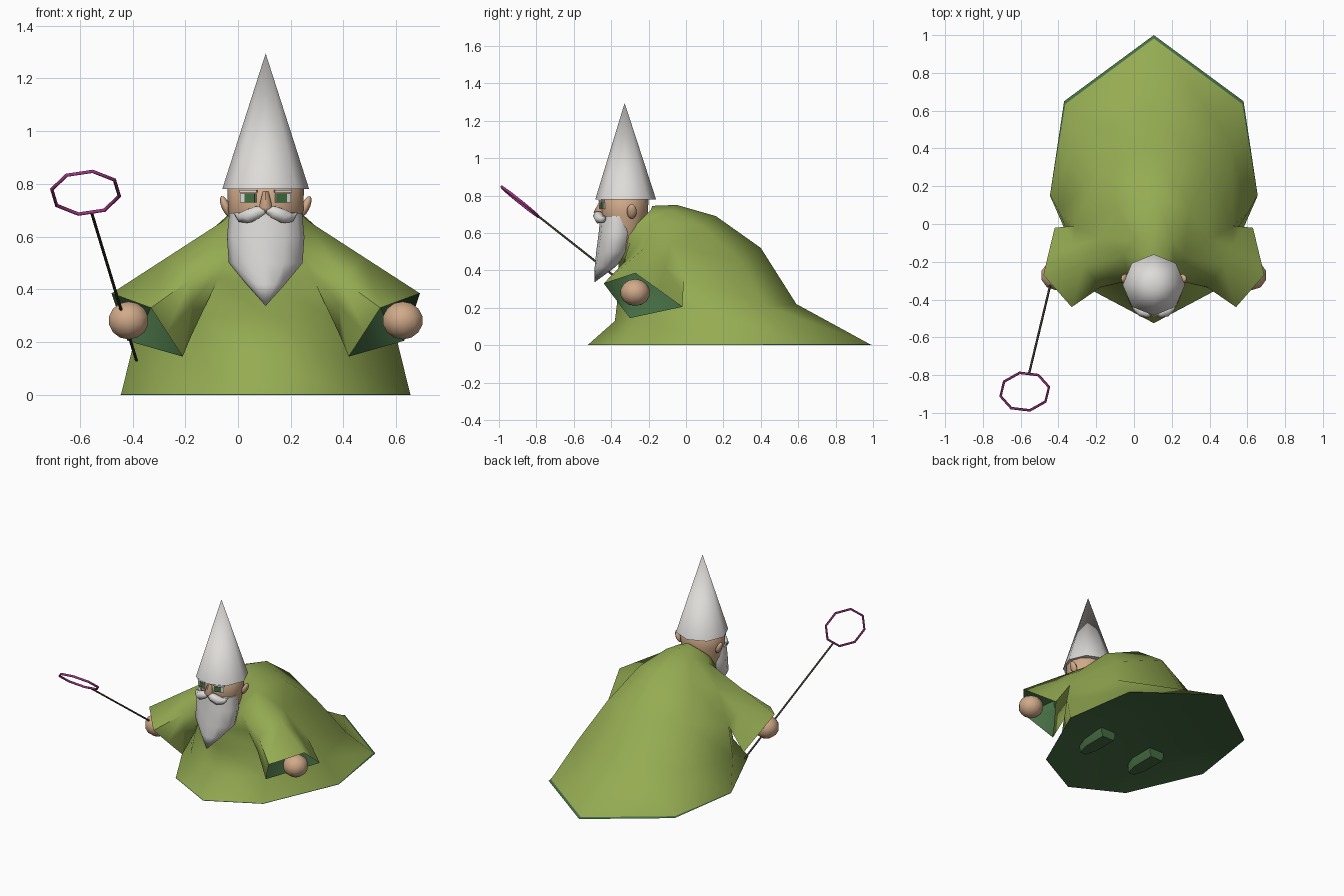
import bpy, bmesh, math
from mathutils import Vector

if "Cube" in bpy.data.objects:
    bpy.data.objects.remove(bpy.data.objects["Cube"], do_unlink=True)

MID = Vector((0.105, 0, 0))  # the body's own symmetry plane


def material(name, rgb):
    m = bpy.data.materials.new(name)
    m.use_nodes = True
    m.diffuse_color = (*rgb, 1)
    m.node_tree.nodes["Principled BSDF"].inputs["Base Color"].default_value = (*rgb, 1)
    return m


GREEN = material("robe green", (0.30, 0.41, 0.085))
LINING = material("dark green lining", (0.06, 0.15, 0.055))
GREY = material("pale grey", (0.73, 0.71, 0.69))
SKIN = material("skin", (0.63, 0.40, 0.25))
WOOD = material("dark wood", (0.045, 0.038, 0.025))
PLUM = material("plum", (0.33, 0.037, 0.21))
IRIS = material("eye green", (0.05, 0.16, 0.05))


def finish(ob, angle):
    bpy.ops.object.select_all(action="DESELECT")
    ob.select_set(True)
    bpy.context.view_layer.objects.active = ob
    bpy.ops.object.shade_smooth_by_angle(angle=math.radians(angle))


def from_bmesh(name, bm, mats, angle=50, origin=MID):
    bmesh.ops.recalc_face_normals(bm, faces=bm.faces)
    mesh = bpy.data.meshes.new(name)
    bm.to_mesh(mesh)
    bm.free()
    for m in mats:
        mesh.materials.append(m)
    ob = bpy.data.objects.new(name, mesh)
    ob.location = origin
    bpy.context.collection.objects.link(ob)
    finish(ob, angle)
    return ob


def skin_rings(bm, rows):
    faces = []
    for a, b in zip(rows, rows[1:]):
        for i in range(len(a)):
            j = (i + 1) % len(a)
            faces.append(bm.faces.new((a[i], a[j], b[j], b[i])))
    return faces


def loft(name, rings, mat, tip=None, angle=50):
    """Skin a stack of equal rings, closed by caps or drawn to a pointed tip."""
    bm = bmesh.new()
    rows = [[bm.verts.new(p) for p in ring] for ring in rings]
    skin_rings(bm, rows)
    bm.faces.new(rows[0])
    if tip:
        end = bm.verts.new(tip)
        for i, v in enumerate(rows[-1]):
            bm.faces.new((rows[-1][i - 1], v, end))
    else:
        bm.faces.new(rows[-1])
    from_bmesh(name, bm, [mat], angle)


def oval(z, half_width, front, back, n=12):
    cy, ry = (front + back) / 2, (back - front) / 2
    return [(half_width * math.sin(2 * math.pi * i / n),
             cy - ry * math.cos(2 * math.pi * i / n), z) for i in range(n)]


def ball(name, centre, size, mat, tilt=0, n=10):
    bm = bmesh.new()
    bmesh.ops.create_uvsphere(bm, u_segments=n, v_segments=7, radius=1)
    bmesh.ops.scale(bm, vec=size, verts=bm.verts)
    ob = from_bmesh(name, bm, [mat], 80, MID + Vector(centre))
    ob.rotation_euler.y = tilt


def plate(name, x, y, z, w, h, mat, turn):
    bm = bmesh.new()
    bmesh.ops.create_cube(bm, size=1)
    bmesh.ops.scale(bm, vec=(w, 0.008, h), verts=bm.verts)
    ob = from_bmesh(name, bm, [mat], 30, MID + Vector((x, y, z)))
    ob.rotation_euler.z = turn


def tube(name, points, radii, mat, cyclic=False, origin=MID):
    cu = bpy.data.curves.new(name, "CURVE")
    cu.dimensions = "3D"
    cu.bevel_depth, cu.bevel_resolution, cu.use_fill_caps = 1, 1, True
    sp = cu.splines.new("POLY")
    sp.points.add(len(points) - 1)
    for p, co, r in zip(sp.points, points, radii):
        p.co, p.radius = (*co, 1), r
    sp.use_cyclic_u = cyclic
    cu.materials.append(mat)
    ob = bpy.data.objects.new(name, cu)
    ob.location = origin
    bpy.context.collection.objects.link(ob)
    bpy.ops.object.select_all(action="DESELECT")
    ob.select_set(True)
    bpy.context.view_layer.objects.active = ob
    bpy.ops.object.convert(target="MESH")
    finish(bpy.context.object, 60)


# Robe: half rings run from back to front (hem first) and are mirrored
half_rings = [
    [(0, 1.0, 0), (.475, .65, 0), (.55, .15, 0), (.33, -.35, 0), (0, -.525, 0)],
    [(0, .982, .006), (.468, .636, .006), (.548, .15, .004), (.329, -.349, .004), (0, -.522, .004)],
    [(0, .59, .22), (.41, .43, .21), (.5, .06, .2), (.28, -.26, .14), (0, -.38, .13)],
    [(0, .40, .52), (.29, .29, .45), (.42, -.01, .36), (.25, -.25, .3), (0, -.36, .3)],
    [(0, .16, .69), (.19, .08, .64), (.29, -.08, .54), (.18, -.3, .44), (0, -.36, .42)],
    [(0, -.05, .75), (.1, -.08, .72), (.16, -.17, .66), (.13, -.3, .55), (0, -.36, .48)],
    [(0, -.18, .745), (.07, -.19, .72), (.11, -.24, .67), (.1, -.31, .6), (0, -.36, .54)],
]
bm = bmesh.new()
rows = [[bm.verts.new(p) for p in h + [(-x, y, z) for x, y, z in h[3:0:-1]]]
        for h in half_rings]
skin_rings(bm, rows)

# Sleeves grow out of openings left in the robe's sides, with a lined cuff
rear, top, front, low = [Vector(p) for p in (
    (.525, -.02, .205), (.585, -.27, .385), (.435, -.44, .33), (.315, -.3, .145))]
cuff = [rear, (rear + top) / 2, top, front, (front + low) / 2, low]
dark = []
for s, side, fore in ((1, 2, 3), (-1, 6, 5)):
    root = [rows[k][side] for k in (3, 4, 5)] + [rows[k][fore] for k in (5, 4, 3)]
    bmesh.ops.delete(bm, geom=[f for f in bm.faces if set(f.verts) <= set(root)],
                     context="FACES_ONLY")
    end = [Vector((s * p.x, p.y, p.z)) for p in cuff]
    half = [(v.co + p) / 2 for v, p in zip(root, end)]
    half[3].y += .035
    core = sum(half, Vector()) / 6
    pocket = [core + (p - core) * .8 for p in half]
    half, end, pocket = [[bm.verts.new(p) for p in r] for r in (half, end, pocket)]
    skin_rings(bm, [root, half, end])
    dark += skin_rings(bm, [end, pocket]) + [bm.faces.new(pocket)]

# Shallow underside and dark hem
under = [bm.verts.new((v.co.x * .55, .18 + (v.co.y - .18) * .55, .06)) for v in rows[0]]
dark += skin_rings(bm, [rows[0], under]) + [bm.faces.new(under)]
dark += [f for f in bm.faces if f.calc_center_median().z < .005]
for f in dark:
    f.material_index = 1
from_bmesh("robe", bm, [GREEN, LINING], 75)

for side, s in (("left", 1), ("right", -1)):
    # Hands, ears and feet
    ball(side + "_hand", (s * .52, -.272, .282), (.08, .08, .072), SKIN)
    ball(side + "_ear", (s * .152, -.29, .715), (.016, .026, .042), SKIN, s * .4, 8)
    foot = [[(s * .2 + w * sx, y, z) for sx, y in
             ((-1, .11), (1, .11), (1, -.06), (.5, -.14), (-.5, -.14), (-1, -.06))]
            for z, w in ((0, .045), (.03, .055), (.07, .055))]
    loft(side + "_foot", foot, LINING, angle=30)

    # Eyes, brows and half of the moustache
    plate(side + "_eye_white", s * .066, -.447, .746, .062, .034, GREY, s * .35)
    plate(side + "_iris", s * .06, -.452, .747, .042, .034, IRIS, s * .35)
    plate(side + "_brow", s * .066, -.451, .772, .07, .01, GREY, s * .35)
    tube(side + "_moustache",
         [(0, -.468, .702), (s * .03, -.47, .693), (s * .065, -.462, .678),
          (s * .095, -.444, .674), (s * .12, -.428, .69)],
         [.012, .027, .03, .02, .002], GREY)

# Head, nose, beard and pointed hat
loft("head", [oval(.5, .09, -.40, -.24), oval(.6, .12, -.435, -.22),
              oval(.7, .143, -.455, -.205), oval(.78, .145, -.455, -.2),
              oval(.82, .11, -.42, -.23)], SKIN)
loft("nose", [oval(.772, .012, -.462, -.43, 6), oval(.71, .03, -.494, -.43, 6),
              oval(.692, .02, -.48, -.43, 6)], SKIN, angle=60)
loft("beard", [oval(.69, .138, -.458, -.28), oval(.6, .147, -.467, -.27),
               oval(.5, .14, -.48, -.3), oval(.42, .074, -.488, -.375)],
     GREY, tip=(0, -.488, .337))
loft("hat", [oval(.78, .165, -.485, -.16, 8)], GREY, tip=(0, -.328, 1.295), angle=60)

# Wand with an eight-sided hoop lying along its line
grip, tip = Vector((-.385, -.08, .13)), Vector((-.555, -.79, .69))
along = (tip - grip).normalized()
across = Vector((1, -.12, .15)).normalized()
tube("wand", [grip, tip], [.006, .006], WOOD, origin=(0, 0, 0))
centre = tip + along * .126
hoop = [centre + .131 * (along * math.cos(a) + across * math.sin(a))
        for a in ((i + .5) * math.pi / 4 for i in range(8))]
tube("wand_hoop", hoop, [.007] * 8, PLUM, cyclic=True, origin=(0, 0, 0))
